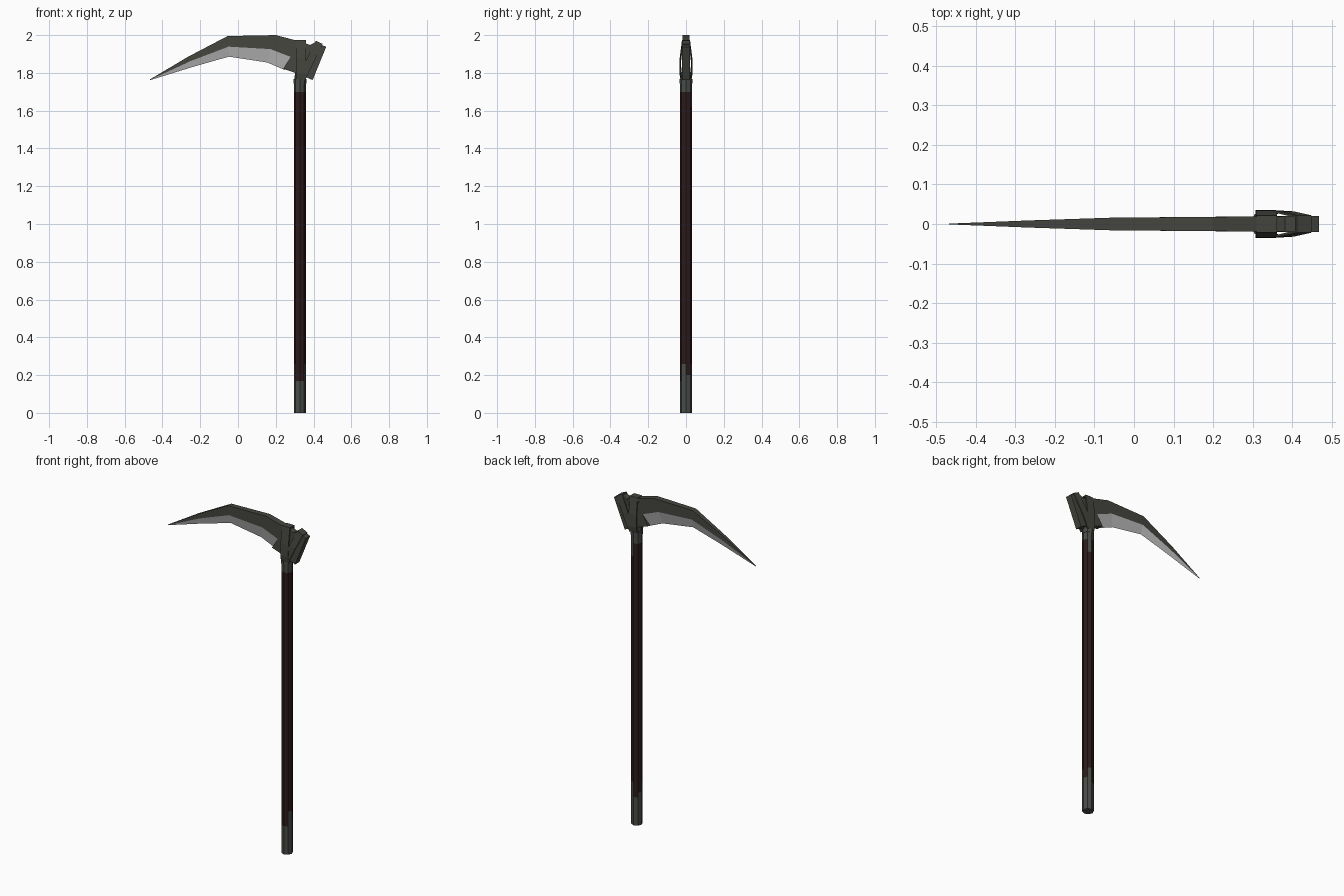
import bpy, bmesh, math
from mathutils import Vector

if "Cube" in bpy.data.objects:
    bpy.data.objects.remove(bpy.data.objects["Cube"])


def material(name, rgb):
    m = bpy.data.materials.new(name)
    m.diffuse_color = (*rgb, 1)
    m.use_nodes = True
    m.node_tree.nodes["Principled BSDF"].inputs["Base Color"].default_value = m.diffuse_color
    return m


WOOD = material("dark red wood", (0.026, 0.011, 0.011))
FITTING = material("grey green metal", (0.066, 0.072, 0.064))
IRON = material("dark iron", (0.060, 0.060, 0.050))
EDGE = material("sharpened steel", (0.52, 0.52, 0.52))
PX = 0.328  # pole centre in x


def finish(name, bm, mats):
    bmesh.ops.recalc_face_normals(bm, faces=bm.faces)
    me = bpy.data.meshes.new(name)
    bm.to_mesh(me)
    bm.free()
    for m in mats:
        me.materials.append(m)
    ob = bpy.data.objects.new(name, me)
    bpy.context.collection.objects.link(ob)
    return ob


def loft(bm, rings, rule=lambda seg, side: 0):
    """Skin closed rings of points, capping both ends."""
    vs = [[bm.verts.new(p) for p in r] for r in rings]
    n = len(vs[0])
    for s in range(len(vs) - 1):
        for i in range(n):
            j = (i + 1) % n
            f = bm.faces.new((vs[s][i], vs[s][j], vs[s + 1][j], vs[s + 1][i]))
            f.material_index = rule(s, i)
    bm.faces.new(vs[0]).material_index = rule(0, 0)
    bm.faces.new(vs[-1]).material_index = rule(len(vs) - 2, 0)


def ring(r, z, n=8):
    return [(PX + r * math.cos(math.tau * i / n), r * math.sin(math.tau * i / n), z)
            for i in range(n)]


def plate(name, outline, t, mat):
    bm = bmesh.new()
    loft(bm, [[(x, y, z) for x, z in outline] for y in (-t, t)])
    return finish(name, bm, [mat])


# Pole: wood with metal ends whose length differs from side to side
levels = [0, 0.17, 0.20, 0.26, 1.62, 1.70, 1.765]
low = [0.20, 0.26, 0.17, 0.20, 0.26, 0.17, 0.17, 0.26]
high = [1.70, 1.62, 1.70, 1.70, 1.70, 1.70, 1.70, 1.70]


def pole_rule(s, i):
    mid = (levels[s] + levels[s + 1]) / 2
    return int(mid < low[i] or mid > high[i])


bm = bmesh.new()
loft(bm, [ring(0.032, z) for z in levels], pole_rule)
finish("pole", bm, [WOOD, FITTING])

# Neck tapering from the pole into the head
bm = bmesh.new()
loft(bm, [ring(0.032, 1.75), ring(0.027, 1.79), ring(0.02, 1.85)])
finish("neck", bm, [IRON])

# Blade: spine, bevel line and cutting edge as (x, z), plus half thickness
sections = [
    ((-0.467, 1.765), (-0.467, 1.763), (-0.467, 1.761), 0.001),
    ((-0.265, 1.885), (-0.25, 1.863), (-0.235, 1.833), 0.009),
    ((-0.055, 1.995), (-0.05, 1.939), (-0.048, 1.886), 0.016),
    ((0.200, 2.000), (0.172, 1.926), (0.155, 1.855), 0.018),
    ((0.315, 1.970), (0.278, 1.885), (0.248, 1.815), 0.019),
]
bm = bmesh.new()
loft(bm, [[(a[0], -t, a[1]), (a[0], t, a[1]), (b[0], t, b[1]), (c[0], 0, c[1]), (b[0], -t, b[1])]
          for a, b, c, t in sections],
     lambda s, i: int(i in (2, 3)))
finish("blade", bm, [IRON, EDGE])

# Tang and heel block behind the blade
plate("tang", [(0.24, 1.822), (0.275, 1.88), (0.305, 1.974), (0.39, 1.945), (0.345, 1.785)],
      0.019, IRON)
plate("heel_block", [(0.375, 1.945), (0.41, 1.962), (0.467, 1.938), (0.395, 1.762), (0.335, 1.788)],
      0.0205, IRON)


# Straps: bands rising from the neck, over the head and down the other side
def strap(name, path, w):
    """path: (x, half depth, z) from foot to crown."""
    full = [(x, -y, z) for x, y, z in path] + list(reversed(path))
    axis = Vector((path[-1][0] - path[0][0], 0, path[-1][2] - path[0][2])).normalized()
    across = Vector((axis.z, 0, -axis.x)) * w
    bm = bmesh.new()
    rings = []
    for k, p in enumerate(full):
        out = Vector(p)
        crown = k in (len(path) - 1, len(path))
        inn = out - Vector((0, math.copysign(0.006, p[1]), 0)) - axis * (0.008 if crown else 0)
        rings.append([out - across, out + across, inn + across, inn - across])
    loft(bm, rings)
    finish(name, bm, [IRON])


strap("front_strap", [(0.333, 0.029, 1.765), (0.333, 0.035, 1.80),
                      (0.334, 0.034, 1.875), (0.335, 0.021, 1.975)], 0.026)
strap("rear_strap", [(0.338, 0.029, 1.77), (0.352, 0.034, 1.80),
                     (0.385, 0.032, 1.87), (0.430, 0.022, 1.962)], 0.020)

# Collar band on top of the pole
bm = bmesh.new()
loft(bm, [ring(0.034, 1.745), ring(0.034, 1.768)])
finish("collar", bm, [FITTING])
